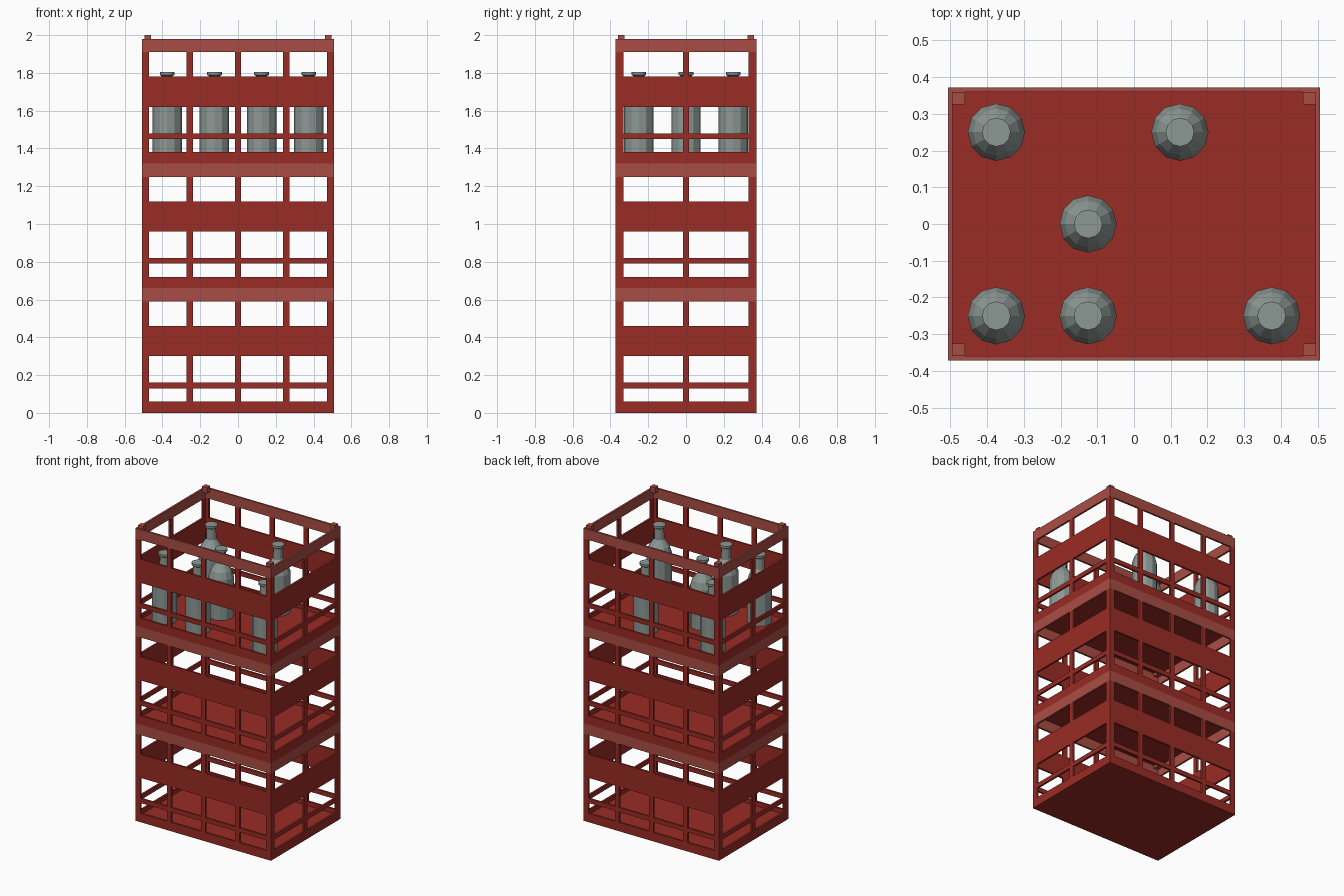
import bpy, bmesh, math
from mathutils import Matrix, Vector

if "Cube" in bpy.data.objects:
    bpy.data.objects.remove(bpy.data.objects["Cube"])

HX, HY, T = 0.507, 0.372, 0.013   # crate half width, half depth, wall thickness
STEP = 0.66                       # height of one crate


def material(name, rgb):
    m = bpy.data.materials.new(name)
    m.diffuse_color = (*rgb, 1)
    m.use_nodes = True
    m.node_tree.nodes["Principled BSDF"].inputs["Base Color"].default_value = m.diffuse_color
    return m


RED = material("crate red", (0.325, 0.025, 0.018))
PALE = material("faded rim red", (0.40, 0.073, 0.058))
GREY = material("bottle grey", (0.265, 0.315, 0.295))


def finish(bm, name, mat):
    me = bpy.data.meshes.new(name)
    bm.to_mesh(me)
    bm.free()
    ob = bpy.data.objects.new(name, me)
    me.materials.append(mat)
    bpy.context.collection.objects.link(ob)
    return ob


def box(bm, x0, x1, y0, y1, z0, z1):
    mid = Vector(((x0 + x1) / 2, (y0 + y1) / 2, (z0 + z1) / 2))
    size = Matrix.Diagonal((x1 - x0, y1 - y0, z1 - z0, 1))
    bmesh.ops.create_cube(bm, size=1, matrix=Matrix.Translation(mid) @ size)


def band(bm, z0, z1):
    # rectangular ring of four boards
    for s in (-1, 1):
        y = sorted((s * HY, s * (HY - T)))
        box(bm, -HX, HX, *y, z0, z1)
        x = sorted((s * HX, s * (HX - T)))
        box(bm, *x, -HY + T, HY - T, z0, z1)


def crate(i):
    z = i * STEP
    # floor
    bm = bmesh.new()
    box(bm, -HX + T, HX - T, -HY + T, HY - T, z, z + 0.03)
    finish(bm, f"crate_floor_{i}", RED)

    # horizontal boards
    bm = bmesh.new()
    for a, b in ((0, 0.06), (0.13, 0.16), (0.30, 0.46)):
        band(bm, z + a, z + b)
    finish(bm, f"crate_boards_{i}", RED)

    # uprights filling the gaps between boards
    bm = bmesh.new()
    w = 0.0165
    for a, b in ((0.06, 0.13), (0.16, 0.30), (0.46, 0.59)):
        for s in (-1, 1):
            y = sorted((s * HY, s * (HY - T)))
            x = sorted((s * HX, s * (HX - T)))
            for c in (-0.256, 0, 0.256):
                box(bm, c - w, c + w, *y, z + a, z + b)
            box(bm, *x, -w, w, z + a, z + b)
            for t in (-1, 1):
                cx = sorted((t * HX, t * (HX - 0.036)))
                box(bm, *cx, *y, z + a, z + b)
                cy = sorted((t * (HY - T), t * (HY - 0.04)))
                box(bm, *x, *cy, z + a, z + b)
    finish(bm, f"crate_uprights_{i}", RED)

    # pale rim
    bm = bmesh.new()
    band(bm, z + 0.59, z + STEP)
    finish(bm, f"crate_rim_{i}", PALE)

    # corner stacking pegs
    bm = bmesh.new()
    for sx in (-1, 1):
        for sy in (-1, 1):
            x = sorted((sx * 0.461, sx * 0.496))
            y = sorted((sy * 0.325, sy * 0.360))
            box(bm, *x, *y, z + 0.64, z + 0.68)
    finish(bm, f"stacking_pegs_{i}", PALE)


def bottle(i, x, y):
    # lathed profile: radius, height
    profile = [(0.078, 1.345), (0.078, 1.62), (0.064, 1.665), (0.032, 1.71),
               (0.029, 1.783), (0.039, 1.79), (0.039, 1.805)]
    n = 12
    bm = bmesh.new()
    rings = [[bm.verts.new((x + r * math.cos(2 * math.pi * k / n),
                            y + r * math.sin(2 * math.pi * k / n), z))
              for k in range(n)] for r, z in profile]
    for lo, hi in zip(rings, rings[1:]):
        for k in range(n):
            j = (k + 1) % n
            bm.faces.new((lo[k], lo[j], hi[j], hi[k]))
    bm.faces.new(rings[0][::-1])
    bm.faces.new(rings[-1])
    finish(bm, f"bottle_{i}", GREY)


for i in range(3):
    crate(i)

# bottles in the top crate
SPOTS = [(-0.375, 0.25), (0.125, 0.25), (-0.125, 0), (-0.375, -0.25),
         (-0.125, -0.25), (0.375, -0.25)]
for i, (x, y) in enumerate(SPOTS):
    bottle(i, x, y)
